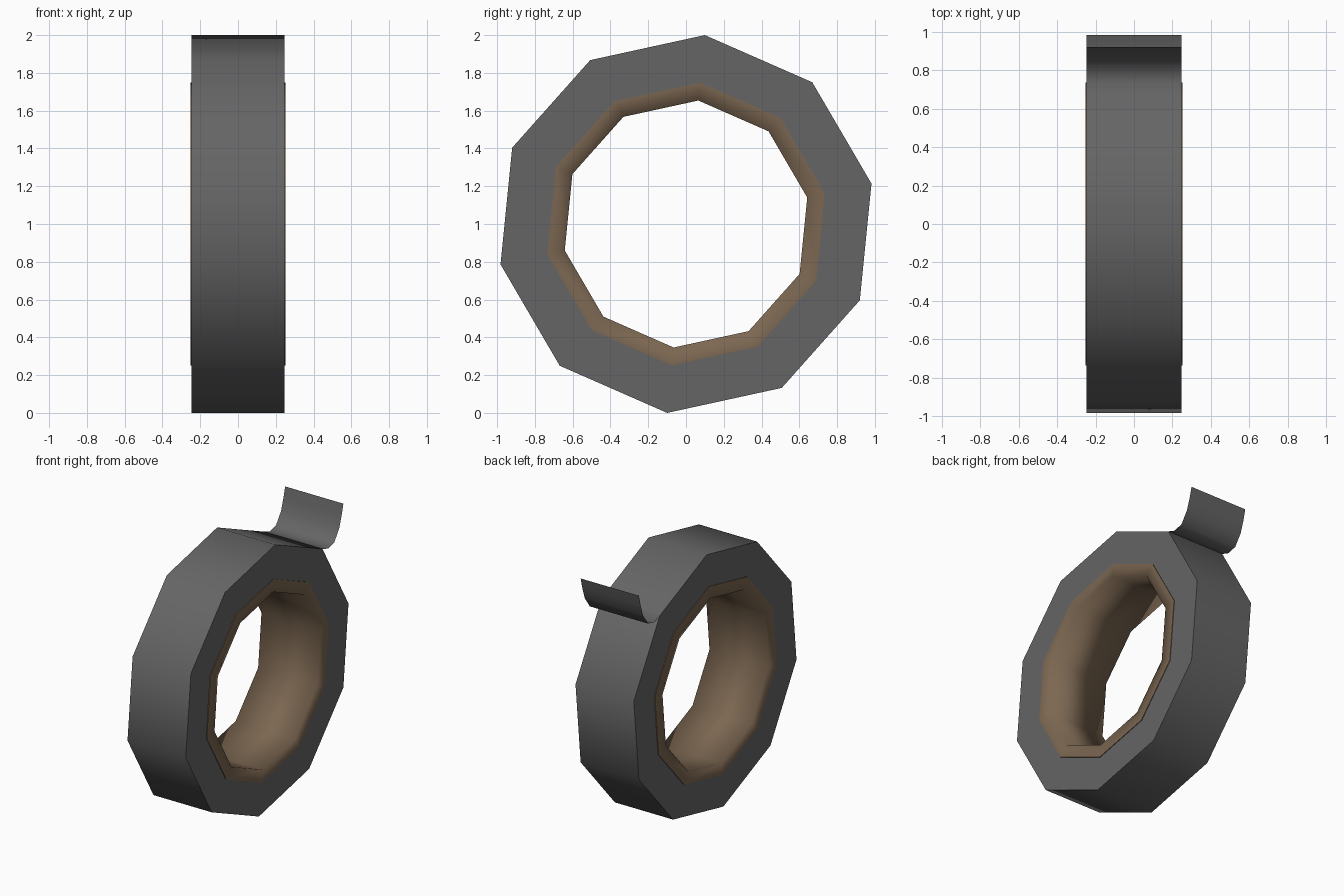
import bpy, bmesh, math

if "Cube" in bpy.data.objects:
    bpy.data.objects.remove(bpy.data.objects["Cube"])

SIDES = 10
TURN = math.radians(12.3)      # rotation of the ten-sided roll
R_OUT, R_CORE, R_HOLE = 1.005, 0.752, 0.657
HALF_TAPE, HALF_CORE = 0.246, 0.251


def material(name, rgb):
    m = bpy.data.materials.new(name)
    m.diffuse_color = (*rgb, 1.0)
    m.use_nodes = True
    m.node_tree.nodes["Principled BSDF"].inputs["Base Color"].default_value = m.diffuse_color
    return m


def finish(bm, name, mat):
    for f in bm.faces:
        f.smooth = True
    me = bpy.data.meshes.new(name)
    bm.to_mesh(me)
    bm.free()
    me.materials.append(mat)
    ob = bpy.data.objects.new(name, me)
    bpy.context.collection.objects.link(ob)
    return ob


def lathe(name, profile, mat, sharp_r, closed):
    """Turn (x, radius) points about the x axis; rims at sharp_r stay crisp."""
    bm = bmesh.new()
    rings = []
    for x, r in profile:
        ring = []
        for k in range(SIDES):
            a = TURN + k * math.tau / SIDES
            ring.append(bm.verts.new((x, r * math.cos(a), 1 + r * math.sin(a))))
        rings.append(ring)
    n = len(rings)
    for i in range(n if closed else n - 1):
        p, q = rings[i], rings[(i + 1) % n]
        for k in range(SIDES):
            j = (k + 1) % SIDES
            bm.faces.new((p[k], p[j], q[j], q[k]))
    for e in bm.edges:
        a, b = (v.co for v in e.verts)
        if abs(a.x - b.x) < 1e-5 and all(
                abs(math.hypot(c.y, c.z - 1) - sharp_r) < 1e-4 for c in (a, b)):
            e.smooth = False
    return finish(bm, name, mat)


grey = material("tape grey", (0.13, 0.13, 0.13))
brown = material("cardboard brown", (0.20, 0.135, 0.083))

# Wound tape: outer band and two flat sides
lathe("tape_roll", [(-HALF_TAPE, R_CORE), (-HALF_TAPE, R_OUT),
                    (HALF_TAPE, R_OUT), (HALF_TAPE, R_CORE)], grey, R_OUT, False)

# Cardboard core, softly shaded from rim into the hole
lathe("cardboard_core", [(-HALF_CORE, R_HOLE), (-HALF_CORE, R_CORE),
                         (HALF_CORE, R_CORE), (HALF_CORE, R_HOLE)], brown, R_CORE, True)

# Loose end of the tape, a thin sheet curling upwards at the back
a = TURN + math.tau / SIDES
path = [(R_OUT * math.cos(a), 1 + R_OUT * math.sin(a)),
        (0.735, 1.727), (0.81, 1.745), (0.87, 1.83), (0.90, 1.92), (0.92, 2.0)]
bm = bmesh.new()
rows = [[bm.verts.new((s * HALF_TAPE, y, z)) for s in (-1, 1)] for y, z in path]
for p, q in zip(rows, rows[1:]):
    bm.faces.new((p[0], p[1], q[1], q[0]))
finish(bm, "loose_tape_end", grey)
